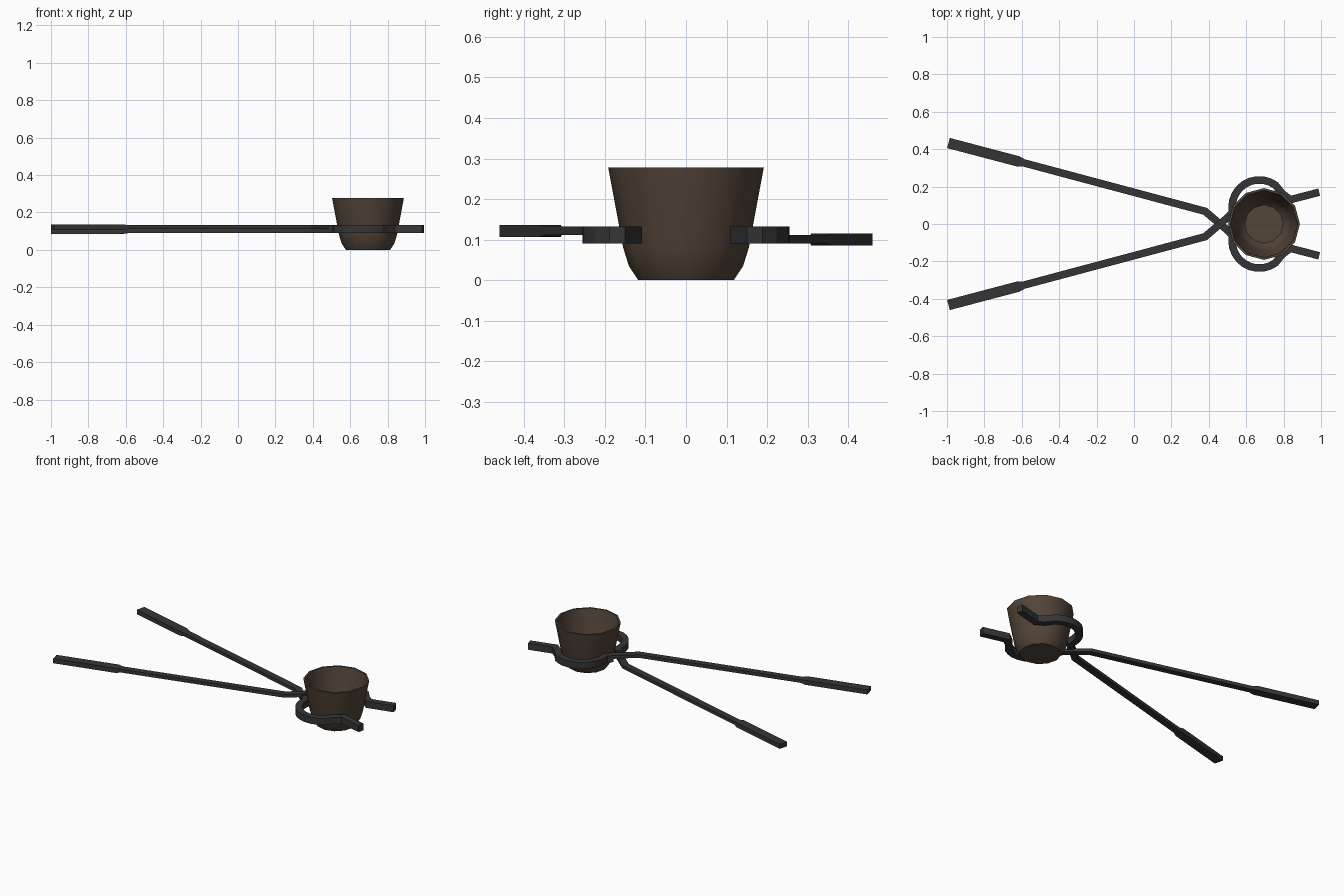
import bpy, bmesh, math
from mathutils import Vector

if "Cube" in bpy.data.objects:
    bpy.data.objects.remove(bpy.data.objects["Cube"])


def material(name, rgb):
    m = bpy.data.materials.new(name)
    m.diffuse_color = (*rgb, 1)
    m.use_nodes = True
    m.node_tree.nodes["Principled BSDF"].inputs["Base Color"].default_value = m.diffuse_color
    return m


iron = material("dark iron", (0.036, 0.036, 0.038))
clay = material("brown clay", (0.085, 0.058, 0.04))


def finish(name, bm, mat, angle):
    bmesh.ops.recalc_face_normals(bm, faces=bm.faces)
    me = bpy.data.meshes.new(name)
    bm.to_mesh(me)
    bm.free()
    me.materials.append(mat)
    ob = bpy.data.objects.new(name, me)
    bpy.context.collection.objects.link(ob)
    bpy.ops.object.select_all(action='DESELECT')
    ob.select_set(True)
    bpy.context.view_layer.objects.active = ob
    bpy.ops.object.shade_smooth_by_angle(angle=math.radians(angle))
    return ob


# Flat bar swept along a path of (x, y, width, z low, z high), with mitred bends
def bar(name, path, side):
    bm = bmesh.new()
    rings = []
    pts = [Vector((p[0], p[1] * side)) for p in path]
    for i, (x, y, w, z0, z1) in enumerate(path):
        d0 = (pts[i] - pts[max(i - 1, 0)]).normalized()
        d1 = (pts[min(i + 1, len(pts) - 1)] - pts[i]).normalized()
        t = (d0 + d1).normalized()
        n = Vector((-t.y, t.x))
        ref = d1 if d1.length else d0
        h = w / 2 / max(abs(t.dot(ref)), 0.6)
        a, b = pts[i] + n * h, pts[i] - n * h
        rings.append([bm.verts.new(v) for v in
                      ((a.x, a.y, z0), (b.x, b.y, z0), (b.x, b.y, z1), (a.x, a.y, z1))])
    for r, s in zip(rings, rings[1:]):
        for k in range(4):
            bm.faces.new((r[k], r[(k + 1) % 4], s[(k + 1) % 4], s[k]))
    bm.faces.new(rings[0])
    bm.faces.new(rings[-1])
    finish(name, bm, iron, 20)


# Tong halves: grip, rod, crossing, curved jaw, flared tip
LOW, MID, HIGH = 0.090, 0.111, 0.132
for label, side, z0, z1 in (("lower", 1, LOW, MID), ("upper", -1, MID, HIGH)):
    g0, g1 = z0 - 0.004, z1 + 0.004
    path = [(-0.992, 0.433, 0.056, g0, g1), (-0.62, 0.335, 0.056, g0, g1),
            (-0.59, 0.327, 0.040, z0, z1), (0.38, 0.068, 0.040, z0, z1),
            (0.46, 0.0, 0.040, z0, z1), (0.515, -0.047, 0.040, z0, z1)]
    bar(label + "_tong_arm", path, side)
    jaw = [(0.495, -0.03, 0.040, LOW, HIGH), (0.526, -0.062, 0.040, LOW, HIGH)]
    for i in range(11):
        a = math.radians(180 - i * 14)
        jaw.append((0.67 + 0.146 * math.cos(a), -0.09 - 0.146 * math.sin(a),
                    0.040, LOW, HIGH))
    jaw[-1] = (0.79, -0.165, 0.040, LOW, HIGH)
    jaw += [(0.835, -0.13, 0.040, LOW, HIGH), (0.99, -0.17, 0.040, LOW, HIGH)]
    bar(label + "_tong_jaw", jaw, side)

# Crucible: twelve-sided lathe with hollow inside
profile = [(0.118, 0), (0.141, 0.035), (0.155, 0.08), (0.192, 0.278),
           (0.180, 0.278), (0.143, 0.09), (0.130, 0.05), (0.103, 0.022)]
N = 12
bm = bmesh.new()
rings = [[bm.verts.new((0.695 + r * math.cos(math.tau * k / N),
                        r * math.sin(math.tau * k / N), z)) for k in range(N)]
         for r, z in profile]
for r, s in zip(rings, rings[1:]):
    for k in range(N):
        bm.faces.new((r[k], r[(k + 1) % N], s[(k + 1) % N], s[k]))
bm.faces.new(rings[0])
bm.faces.new(rings[-1])
finish("crucible", bm, clay, 35)
